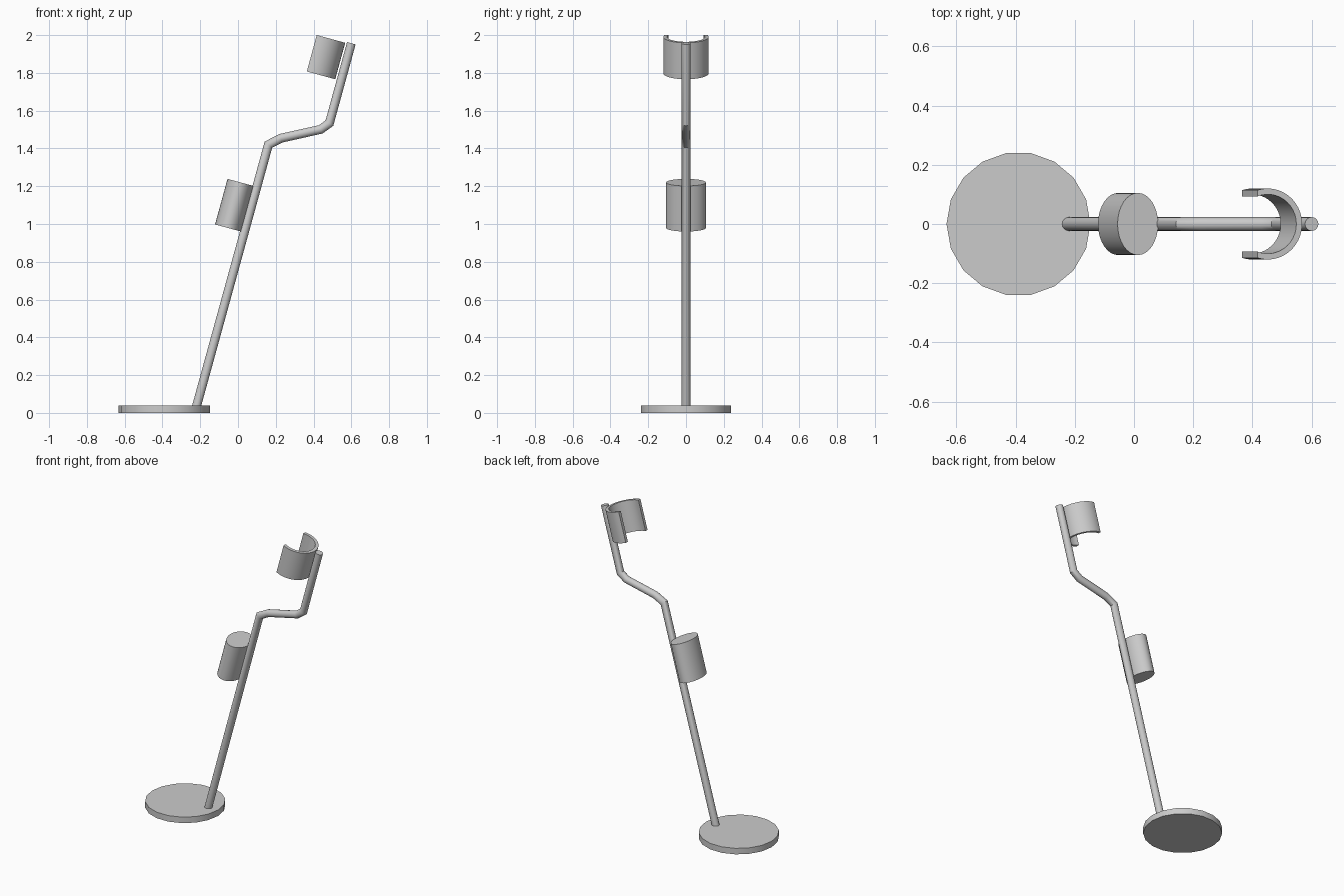
import bpy, bmesh, math
from mathutils import Vector, Matrix

if "Cube" in bpy.data.objects:
    bpy.data.objects.remove(bpy.data.objects["Cube"])

TILT = math.radians(15.3)
TILT_M = Matrix.Rotation(TILT, 4, 'Y')


def add_object(name, bm, smooth=True):
    bmesh.ops.recalc_face_normals(bm, faces=bm.faces)
    mesh = bpy.data.meshes.new(name)
    bm.to_mesh(mesh)
    bm.free()
    ob = bpy.data.objects.new(name, mesh)
    bpy.context.collection.objects.link(ob)
    if smooth:
        bpy.ops.object.select_all(action='DESELECT')
        ob.select_set(True)
        bpy.context.view_layer.objects.active = ob
        bpy.ops.object.shade_smooth_by_angle(angle=math.radians(30))
    return ob


def prism(name, outline, height, matrix):
    """Extrude a closed 2D outline along local z and place it."""
    bm = bmesh.new()
    face = bm.faces.new([bm.verts.new((x, y, 0)) for x, y in outline])
    ext = bmesh.ops.extrude_face_region(bm, geom=[face])
    top = [v for v in ext['geom'] if isinstance(v, bmesh.types.BMVert)]
    bmesh.ops.translate(bm, vec=(0, 0, height), verts=top)
    bm.transform(matrix)
    return add_object(name, bm)


def ellipse(rx, ry, n):
    return [(rx * math.cos(2 * math.pi * i / n), ry * math.sin(2 * math.pi * i / n))
            for i in range(n)]


def tube(name, path, radius, n):
    """Round tube in the xz plane with mitred bends and flat ends."""
    pts = [Vector((x, 0, z)) for x, z in path]
    side = Vector((0, 1, 0))
    bm = bmesh.new()
    rings = []
    for i, p in enumerate(pts):
        a = (p - pts[i - 1]).normalized() if i else None
        b = (pts[i + 1] - p).normalized() if i < len(pts) - 1 else None
        a, b = a or b, b or a
        t = (a + b).normalized()
        across = side.cross(t) / t.dot(a)
        rings.append([bm.verts.new(p + radius * (across * c + side * s))
                      for c, s in ellipse(1, 1, n)])
    for r0, r1 in zip(rings, rings[1:]):
        for j in range(n):
            k = (j + 1) % n
            bm.faces.new((r0[j], r0[k], r1[k], r1[j]))
    bm.faces.new(rings[0])
    bm.faces.new(rings[-1])
    return add_object(name, bm)


# Round foot plate
prism("foot_plate", ellipse(0.243, 0.243, 18), 0.04, Matrix.Translation((-0.39, 0, 0)))

# Bent pole
tube("pole", [(-0.221, 0.03), (0.161, 1.42), (0.227, 1.454), (0.438, 1.501),
              (0.484, 1.534), (0.60, 1.957)], 0.0235, 16)

# Oval hand grip
prism("hand_grip", ellipse(0.071, 0.105, 32), 0.25,
      Matrix.Translation((-0.053, 0, 0.979)) @ TILT_M)

# Open arm cuff
half = math.radians(107.5)
steps = 24
angles = [-half + 2 * half * i / steps for i in range(steps + 1)]
outer = [(0.12 * math.cos(a), 0.12 * math.sin(a)) for a in angles]
# Inner wall stops on the same flat cut as the outer wall
half_in = math.acos(0.12 * math.cos(half) / 0.10)
inner = [(0.10 * math.cos(a * half_in / half), 0.10 * math.sin(a * half_in / half))
         for a in reversed(angles)]
prism("arm_cuff", outer + inner, 0.20,
      Matrix.Translation((0.399, 0, 1.798)) @ TILT_M)
